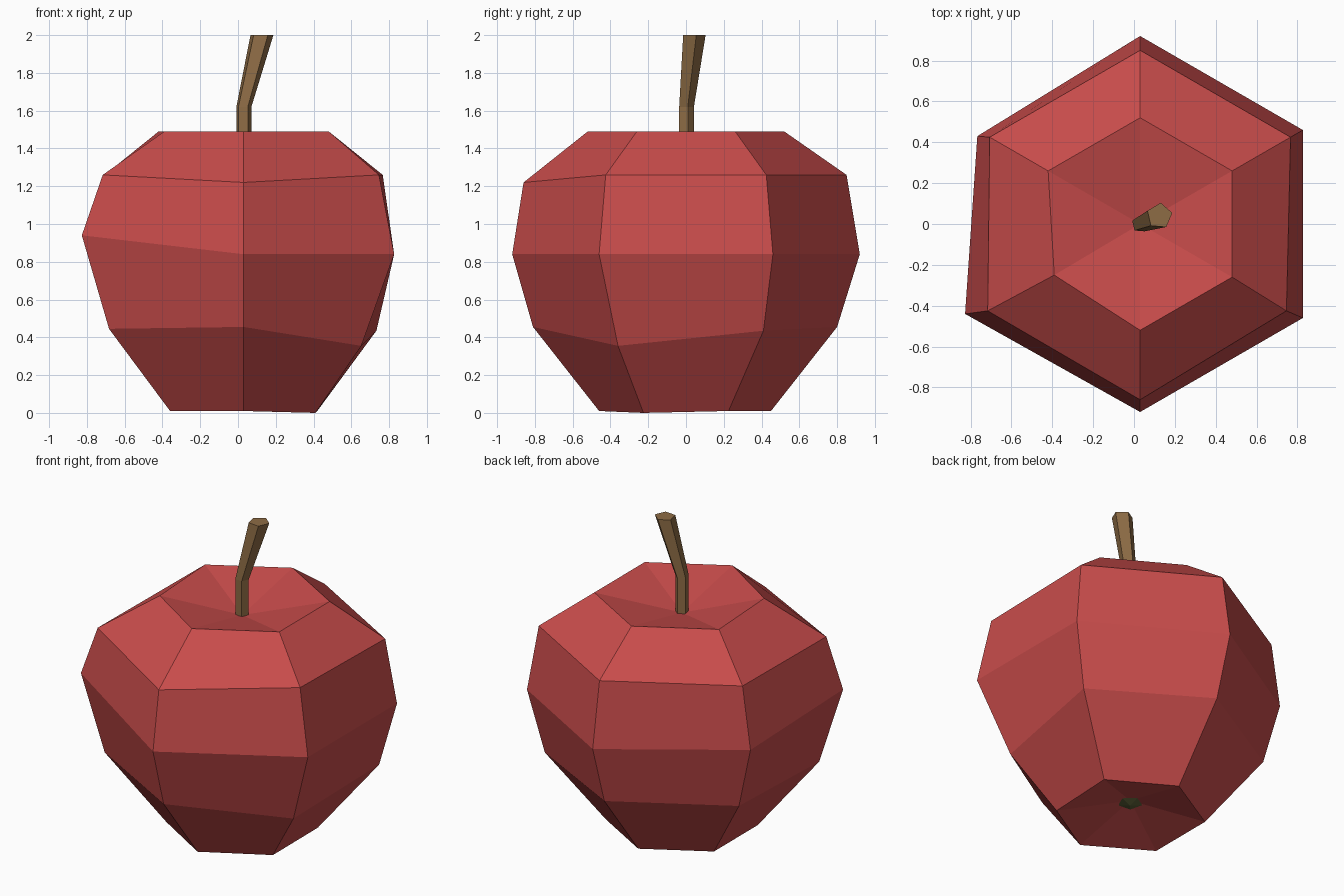
import bpy, bmesh, math
from mathutils import Vector

cube = bpy.data.objects.get("Cube")
if cube:
    bpy.data.objects.remove(cube)


def material(name, rgb):
    m = bpy.data.materials.new(name)
    m.use_nodes = True
    m.diffuse_color = (*rgb, 1)
    bsdf = next(n for n in m.node_tree.nodes if n.type == "BSDF_PRINCIPLED")
    bsdf.inputs["Base Color"].default_value = (*rgb, 1)
    return m


def polygon(sides, radius, centre, turn):
    angles = [math.radians(turn + 360 * k / sides) for k in range(sides)]
    return [Vector(centre) + Vector((math.cos(a), math.sin(a), 0)) * radius for a in angles]


def loft(name, rings, mat, bottom=None, top=None):
    """Skin a stack of rings; each end closes to a point, or flat if none is given."""
    bm = bmesh.new()
    loops = [[bm.verts.new(p) for p in ring] for ring in rings]
    n = len(loops[0])
    for low, high in zip(loops, loops[1:]):
        for i in range(n):
            j = (i + 1) % n
            bm.faces.new((low[i], low[j], high[j], high[i]))
    for loop, tip in ((loops[0][::-1], bottom), (loops[-1], top)):
        if tip is None:
            bm.faces.new(loop)
        else:
            apex = bm.verts.new(tip)
            for i in range(n):
                bm.faces.new((loop[i], loop[(i + 1) % n], apex))
    mesh = bpy.data.meshes.new(name)
    bm.to_mesh(mesh)
    bm.free()
    mesh.materials.append(mat)
    obj = bpy.data.objects.new(name, mesh)
    bpy.context.collection.objects.link(obj)
    return obj


red = material("apple red", (0.58, 0.072, 0.07))
brown = material("stem brown", (0.27, 0.15, 0.06))
olive = material("calyx olive", (0.11, 0.12, 0.04))

# Fruit: six-sided rings with dimpled ends
MID = 0.03
profile = [(0.45, 0.01), (0.80, 0.455), (0.92, 0.84), (0.85, 1.26), (0.52, 1.49)]
body = [polygon(6, r, (MID, 0, z), 30) for r, z in profile]

# Irregular corners, keyed by ring and corner
nudges = {
    (0, 4): (0, -0.01, 0), (0, 5): (-0.01, 0, -0.01),
    (1, 0): (0.01, 0.01, -0.02), (1, 3): (-0.02, 0, -0.01),
    (1, 4): (0, -0.01, 0), (1, 5): (-0.07, 0.04, -0.1),
    (2, 2): (0, -0.03, 0.02), (2, 3): (-0.06, 0.02, 0.1),
    (3, 3): (-0.01, 0, 0), (3, 4): (0, -0.01, -0.04), (3, 5): (-0.02, 0, 0),
    (4, 3): (0.03, 0.01, 0),
}
for (ring, corner), shift in nudges.items():
    body[ring][corner] += Vector(shift)
loft("fruit_body", body, red, bottom=(MID, 0, 0.11), top=(MID, 0, 1.38))

# Stem: five-sided, bent and flared
stem = [polygon(5, r, c, 85) for r, c in (
    (0.042, (MID, 0, 1.36)),
    (0.042, (MID, 0, 1.62)),
    (0.064, (0.125, 0.04, 2.0)),
)]
loft("stem", stem, brown)

# Calyx: small low point inside the lower dimple
loft("calyx", [polygon(5, 0.075, (MID, 0, 0.092), 85)], olive,
     bottom=(MID, 0, 0.075), top=(MID, 0, 0.12))
